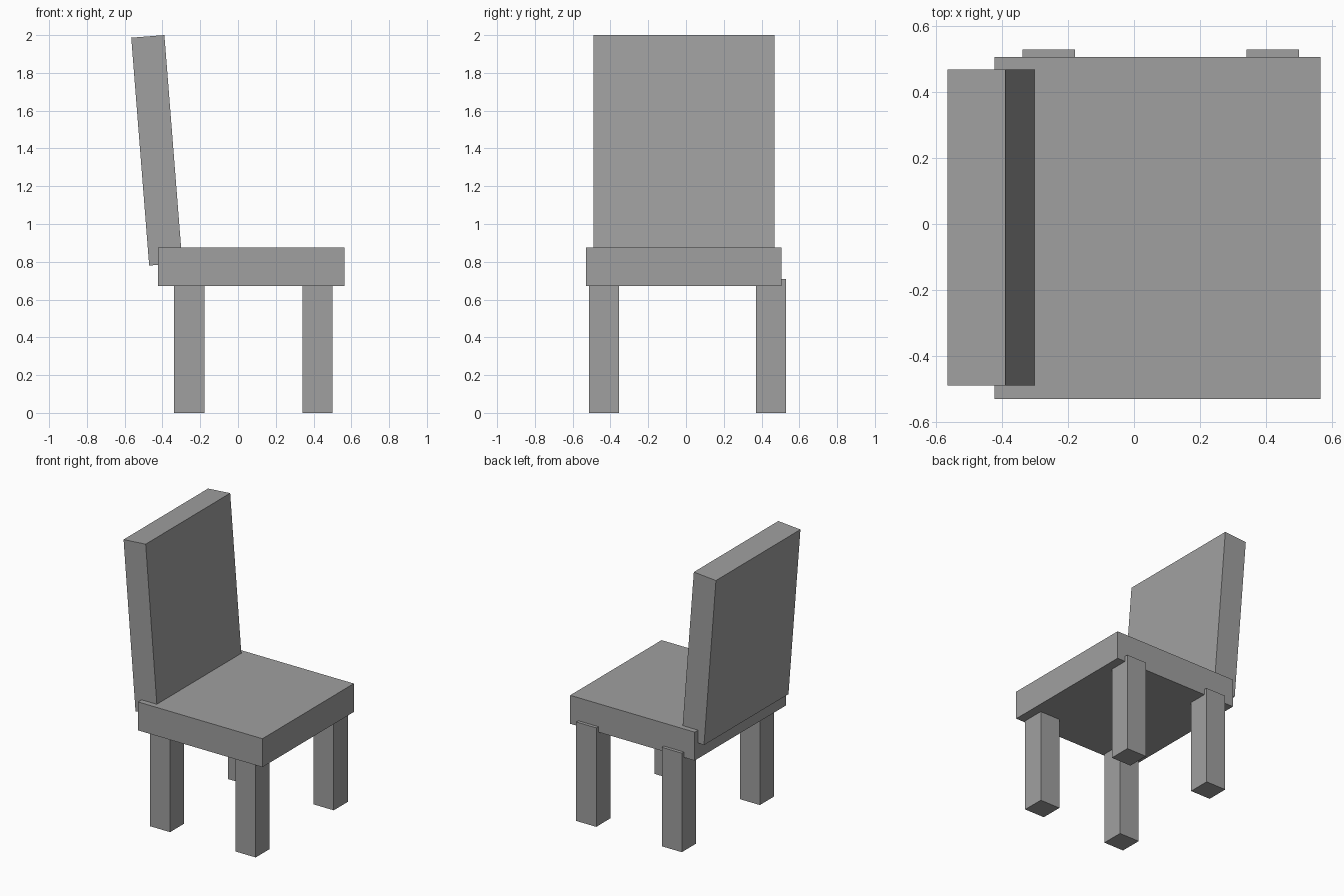
import bpy
from math import radians

cube = bpy.data.objects.get("Cube")
if cube:
    bpy.data.objects.remove(cube, do_unlink=True)

# Single plain grey for the whole chair
grey = bpy.data.materials.new("medium_grey")
grey.use_nodes = True
colour = (0.35, 0.35, 0.35, 1)
grey.diffuse_color = colour
grey.node_tree.nodes["Principled BSDF"].inputs["Base Color"].default_value = colour


def block(name, centre, size, lean=0):
    """Add a box, optionally leaning about the y axis."""
    bpy.ops.mesh.primitive_cube_add(size=1, location=centre,
                                    rotation=(0, radians(lean), 0))
    obj = bpy.context.object
    obj.name = name
    obj.scale = size
    obj.data.materials.append(grey)
    return obj


# Seat slab
block("seat", (0.071, -0.012, 0.773), (0.988, 1.036, 0.204))

# Backrest, leaning away from the seat
block("backrest", (-0.43, -0.011, 1.39), (0.176, 0.958, 1.21), lean=-4.5)

# Four legs; the +y pair juts slightly past the seat edge
for x_name, x in (("back", -0.258), ("front", 0.421)):
    for y_name, y in (("right", -0.435), ("left", 0.45)):
        block(f"{x_name}_{y_name}_leg", (x, y, 0.355), (0.159, 0.159, 0.71))
